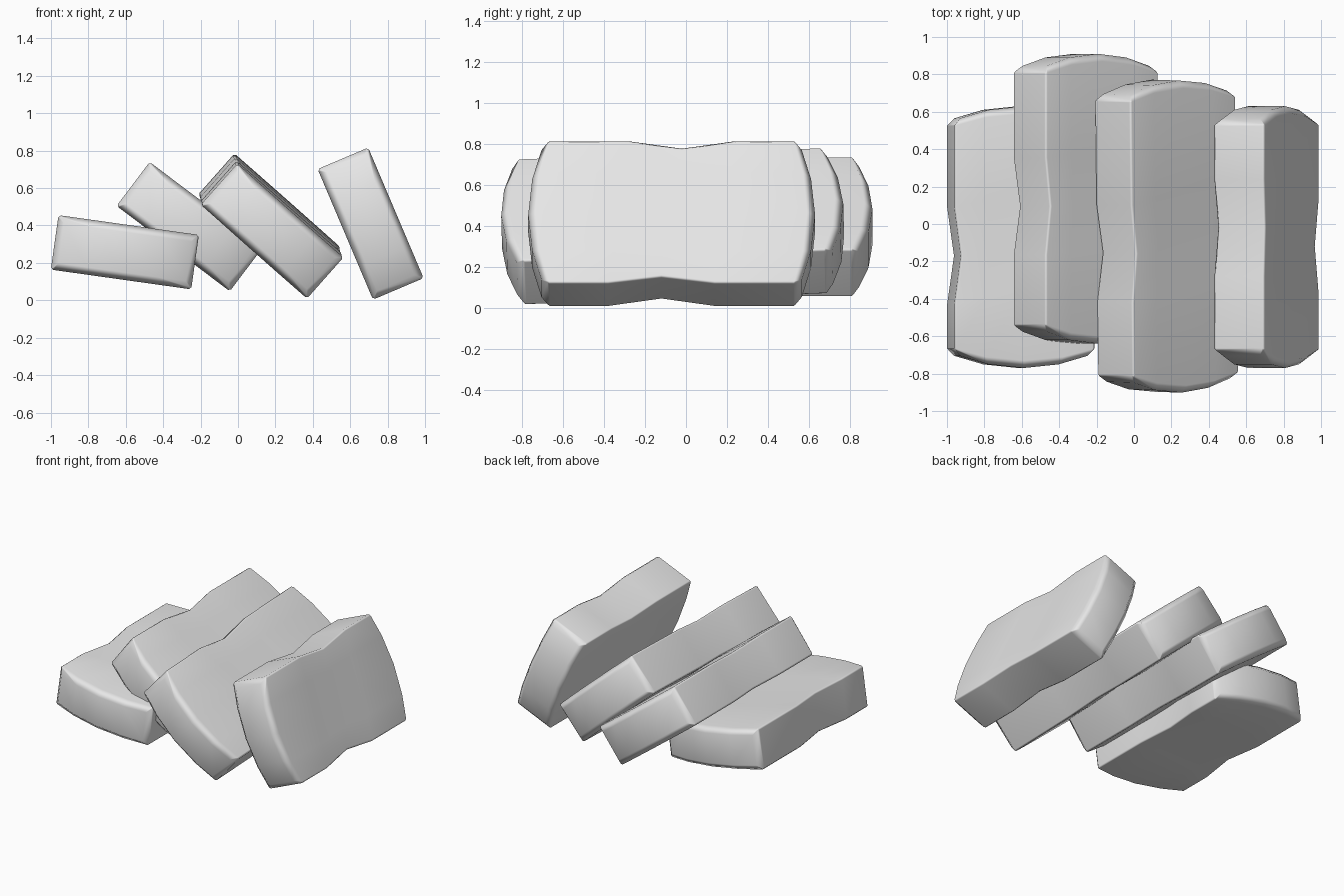
import bpy, bmesh
from math import radians

cube = bpy.data.objects.get("Cube")
if cube:
    bpy.data.objects.remove(cube, do_unlink=True)

# One plain stone colour
stone = bpy.data.materials.new("light_grey_stone")
stone.use_nodes = True
grey = (0.8, 0.8, 0.8, 1.0)
stone.diffuse_color = grey
stone.node_tree.nodes["Principled BSDF"].inputs["Base Color"].default_value = grey

HALF_W, HALF_T = 0.379, 0.147   # half width and thickness of a slab
BULGE, EDGE = 0.065, 0.04       # bowed ends and their chamfer
ACROSS = (-1, -0.55, 0, 0.55, 1)


def section(bm, half_len, place, skew):
    """Add one ring of vertices; place runs from -3 (front cap) to 3 (back cap)."""
    side = 1 if place > 0 else -1
    kind = abs(place)
    hw, ht = HALF_W, HALF_T
    if kind == 3:               # inset rim of the end
        hw, ht = hw - 0.035, ht - EDGE
    elif kind == 0:             # pinched waist
        hw, ht = hw - 0.036, ht - 0.008
    ring = []
    for u, s in [(u, 1) for u in ACROSS] + [(u, -1) for u in reversed(ACROSS)]:
        if kind >= 2:
            reach = half_len - BULGE * u * u - (EDGE if kind == 2 else 0)
            y = side * reach
        else:
            y = side * kind * 0.26 + skew * u
        ring.append(bm.verts.new((hw * u, y, s * ht)))
    return ring


def slab(name, centre, half_len, lean, tilt=0, turn=0, skew=0):
    bm = bmesh.new()
    rings = [section(bm, half_len, p, skew) for p in (-3, -2, -1, 0, 1, 2, 3)]
    n = len(rings[0])
    for a, b in zip(rings, rings[1:]):
        for i in range(n):
            j = (i + 1) % n
            bm.faces.new((a[i], a[j], b[j], b[i]))
    # End faces
    for ring in (rings[0], rings[-1]):
        for i in range(len(ACROSS) - 1):
            bm.faces.new((ring[i], ring[i + 1], ring[n - 2 - i], ring[n - 1 - i]))
    bmesh.ops.recalc_face_normals(bm, faces=bm.faces)
    # Slightly worn long edges
    worn = [e for e in bm.edges if e.calc_face_angle() > 0.95]
    bmesh.ops.bevel(bm, geom=worn, offset=0.012, segments=1,
                    affect='EDGES', clamp_overlap=True)
    mesh = bpy.data.meshes.new(name)
    bm.to_mesh(mesh)
    bm.free()
    mesh.materials.append(stone)
    ob = bpy.data.objects.new(name, mesh)
    bpy.context.collection.objects.link(ob)
    ob.rotation_mode = 'YXZ'
    ob.rotation_euler = (radians(tilt), radians(lean), radians(turn))
    ob.location = centre
    bpy.ops.object.select_all(action='DESELECT')
    ob.select_set(True)
    bpy.context.view_layer.objects.active = ob
    bpy.ops.object.shade_smooth_by_angle(angle=radians(55))
    weighted = ob.modifiers.new("even_shading", 'WEIGHTED_NORMAL')
    weighted.keep_sharp = True
    return ob


# Row of toppled slabs, from the model's right to its left
slab("lying_slab", (-0.605, -0.07, 0.257), 0.70, 8, skew=0.1)
slab("low_leaning_slab", (-0.258, 0.135, 0.394), 0.775, 37, skew=0.04)
slab("middle_leaning_slab", (0.175, -0.065, 0.397), 0.835, 41.5,
     tilt=2.1, turn=0.6, skew=0.08)
slab("steep_slab", (0.709, -0.07, 0.41), 0.70, 67, skew=-0.05)
